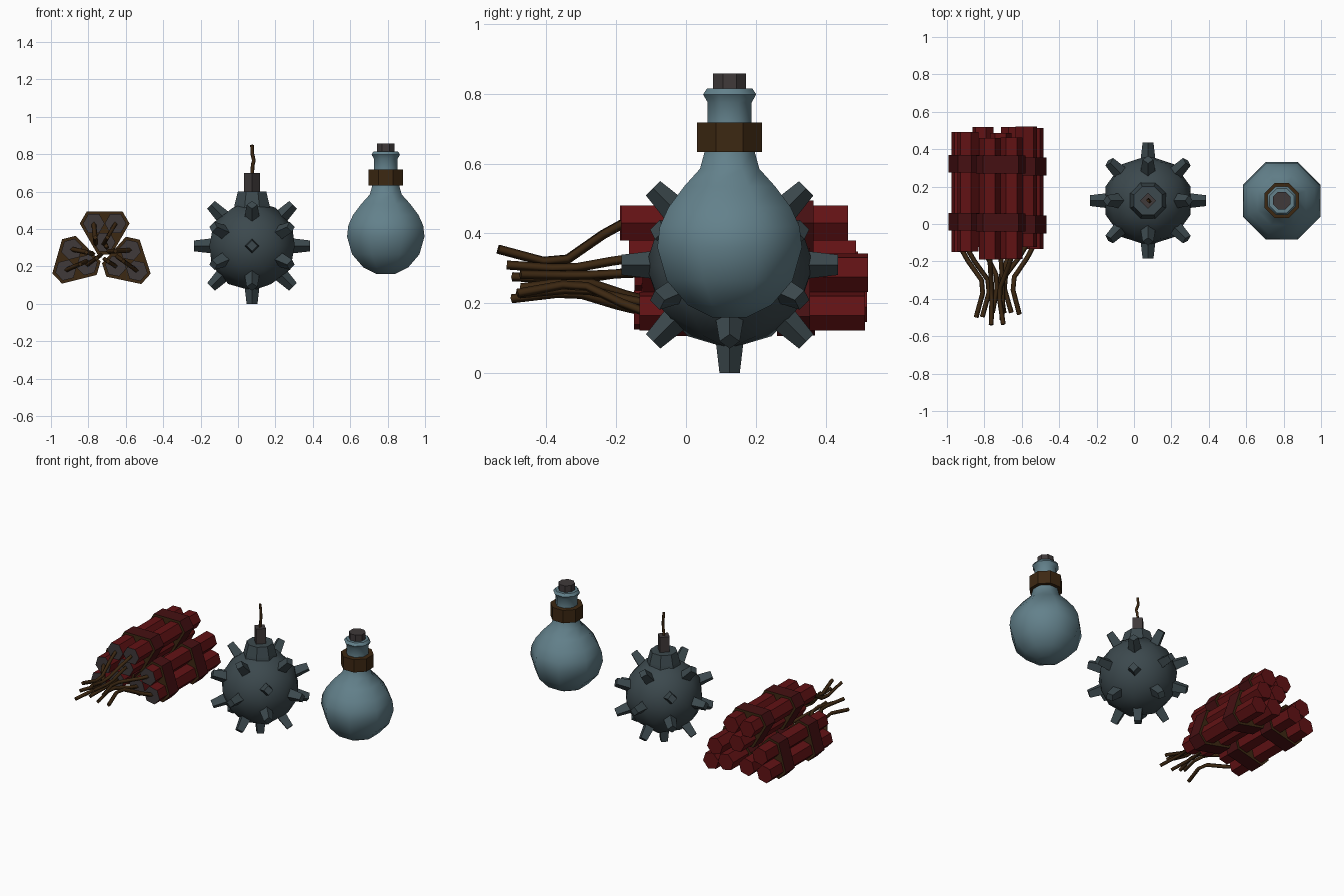
import bpy, bmesh, math, random
from mathutils import Vector, Matrix

random.seed(4)
if "Cube" in bpy.data.objects:
    bpy.data.objects.remove(bpy.data.objects["Cube"])


def material(name, rgb):
    m = bpy.data.materials.new(name)
    m.use_nodes = True
    colour = (*rgb, 1)
    m.diffuse_color = colour
    m.node_tree.nodes["Principled BSDF"].inputs["Base Color"].default_value = colour
    return m


RED = material("stick_red", (0.12, 0.006, 0.007))
STRAP = material("strap_dark_red", (0.06, 0.005, 0.006))
BROWN = material("leather_brown", (0.046, 0.021, 0.006))
GREY = material("cork_grey", (0.05, 0.041, 0.042))
IRON = material("iron", (0.045, 0.066, 0.075))
GLASS = material("blue_glass", (0.125, 0.22, 0.26))


def finish(name, bm, mats, smooth=None):
    bmesh.ops.recalc_face_normals(bm, faces=bm.faces)
    mesh = bpy.data.meshes.new(name)
    bm.to_mesh(mesh)
    bm.free()
    for m in mats:
        mesh.materials.append(m)
    ob = bpy.data.objects.new(name, mesh)
    bpy.context.collection.objects.link(ob)
    if smooth:
        bpy.ops.object.select_all(action='DESELECT')
        ob.select_set(True)
        bpy.context.view_layer.objects.active = ob
        bpy.ops.object.shade_smooth_by_angle(angle=math.radians(smooth))
    return ob


def loft(bm, rings):
    """Skin closed rings of points and cap both ends."""
    loops = [[bm.verts.new(p) for p in ring] for ring in rings]
    for a, b in zip(loops, loops[1:]):
        for i in range(len(a)):
            j = (i + 1) % len(a)
            bm.faces.new((a[i], a[j], b[j], b[i]))
    bm.faces.new(loops[0][::-1])
    bm.faces.new(loops[-1])


def turned(name, x, profile, mat, sides=8, smooth=None):
    """Turned part with flat sides facing the axes; profile is (half width, z)."""
    step = math.pi / sides
    bm = bmesh.new()
    loft(bm, [[(x + r / math.cos(step) * math.cos((2 * i + 1) * step),
                0.125 + r / math.cos(step) * math.sin((2 * i + 1) * step), z)
               for i in range(sides)] for r, z in profile])
    return finish(name, bm, [mat], smooth)


def cord(name, points, radius):
    """Square cord along a path."""
    cu = bpy.data.curves.new(name, 'CURVE')
    cu.dimensions = '3D'
    cu.bevel_depth = radius
    cu.bevel_resolution = 0
    cu.use_fill_caps = True
    sp = cu.splines.new('POLY')
    sp.points.add(len(points) - 1)
    for p, co in zip(sp.points, points):
        p.co = (*co, 1)
    cu.materials.append(BROWN)
    ob = bpy.data.objects.new(name, cu)
    bpy.context.collection.objects.link(ob)
    bpy.ops.object.select_all(action='DESELECT')
    ob.select_set(True)
    bpy.context.view_layer.objects.active = ob
    bpy.ops.object.convert(target='MESH')
    bpy.context.object.name = name


# Flask: body and neck, leather band, stopper
FX = 0.79
turned("flask_body", FX, [(0.05, 0.16), (0.12, 0.195), (0.18, 0.265), (0.207, 0.36),
                          (0.2, 0.42), (0.175, 0.475), (0.13, 0.535), (0.085, 0.585),
                          (0.07, 0.64), (0.063, 0.72), (0.063, 0.775), (0.076, 0.798),
                          (0.065, 0.815)], GLASS, smooth=50)
turned("flask_band", FX, [(0.093, 0.633), (0.093, 0.718)], BROWN)
turned("flask_stopper", FX, [(0.047, 0.8), (0.047, 0.858)], GREY)

# Spiked bomb: ball, collar, cap, fuse
BX = 0.075
centre = Vector((BX, 0.125, 0.31))
bm = bmesh.new()
bmesh.ops.create_icosphere(bm, subdivisions=2, radius=0.24, matrix=Matrix.Translation(centre))
finish("bomb_ball", bm, [IRON], smooth=40)
turned("bomb_collar", BX, [(0.098, 0.5), (0.092, 0.535), (0.076, 0.6)], IRON)
bm = bmesh.new()
bmesh.ops.create_cone(bm, cap_ends=True, segments=4, radius1=0.043, radius2=0.043, depth=0.12,
                      matrix=Matrix.Translation((BX, 0.125, 0.64)))
finish("bomb_cap", bm, [GREY])
cord("bomb_fuse", [(BX, 0.125, 0.69), (BX + 0.004, 0.125, 0.745), (BX + 0.01, 0.12, 0.765),
                   (BX + 0.002, 0.13, 0.8), (BX, 0.125, 0.85)], 0.01)

# Spikes: bottom, equator, steep diagonals, shallow corner pairs
angles = [(0, -90)]
for k in range(4):
    angles += [(90 * k, 0), (90 * k, 45), (90 * k, -45), (90 * k + 45, 19), (90 * k + 45, -19)]
bm = bmesh.new()
for az, el in angles:
    a, e = math.radians(az), math.radians(el)
    d = Vector((math.cos(a) * math.cos(e), math.sin(a) * math.cos(e), math.sin(e)))
    turn = d.to_track_quat('Z', 'Y').to_matrix().to_4x4()
    bmesh.ops.create_cone(bm, cap_ends=True, segments=4, radius1=0.042, radius2=0.029,
                          depth=0.11, matrix=Matrix.Translation(centre + d * 0.255) @ turn)
finish("bomb_spikes", bm, [IRON])

# Stick bundles: three hexagonal sticks held by two straps, with a loose wire per stick
STICK = 0.058
REACH = 2 * STICK / math.sqrt(3)


def polar(c, r, degrees):
    a = math.radians(degrees)
    return Vector((c[0] + r * math.cos(a), c[1] + r * math.sin(a)))


def prism(name, outline, y0, y1, mats, front_slot, back_slot):
    bm = bmesh.new()
    loft(bm, [[(p.x, y, p.y) for p in outline] for y in (y0, y1)])
    bmesh.ops.recalc_face_normals(bm, faces=bm.faces)
    for f in bm.faces:
        if f.normal.y < -0.9:
            f.material_index = front_slot
        elif f.normal.y > 0.9:
            f.material_index = back_slot
    return finish(name, bm, mats)


middle = Vector((-0.72, 0.27))
bundles = [("top", (-0.713, 0.396), 0, -0.18, 0.47, 0),
           ("right", (-0.872, 0.227), 74, -0.14, 0.5, 0.005),
           ("left", (-0.59, 0.222), 168, -0.14, 0.505, -0.01)]
for label, c, turn, front, back, slide in bundles:
    hull = []
    for k in range(3):
        heading = turn + 30 + 120 * k
        p = polar(c, REACH, heading)
        shift = random.uniform(-0.015, 0.02)
        hexagon = [polar(p, STICK, turn + 60 * i) for i in range(6)]
        prism(f"{label}_stick_{k + 1}", hexagon, front + shift, back + shift, [RED, GREY], 1, 0)
        # The two outward corners of each stick shape the strap
        hull += [polar(p, STICK + 0.017, heading - 30), polar(p, STICK + 0.017, heading + 30)]
        # Wire gathers inward, then splays out again
        tip = Vector((random.uniform(-0.04, 0.04), random.uniform(-0.03, 0.03)))
        path = []
        for pull, y in ((0, 0.01), (0.2, -0.05), (0.62, -0.15), (0.66, -0.22), (0.45, -0.35)):
            q = p.lerp(middle, pull) + tip * pull
            path.append((q.x, front + shift + y, q.y))
        cord(f"{label}_wire_{k + 1}", path, 0.013)
    for n, y in enumerate((-0.04, 0.27)):
        prism(f"{label}_strap_{n + 1}", hull, y + slide, y + slide + 0.095, [STRAP, BROWN], 1, 1)
